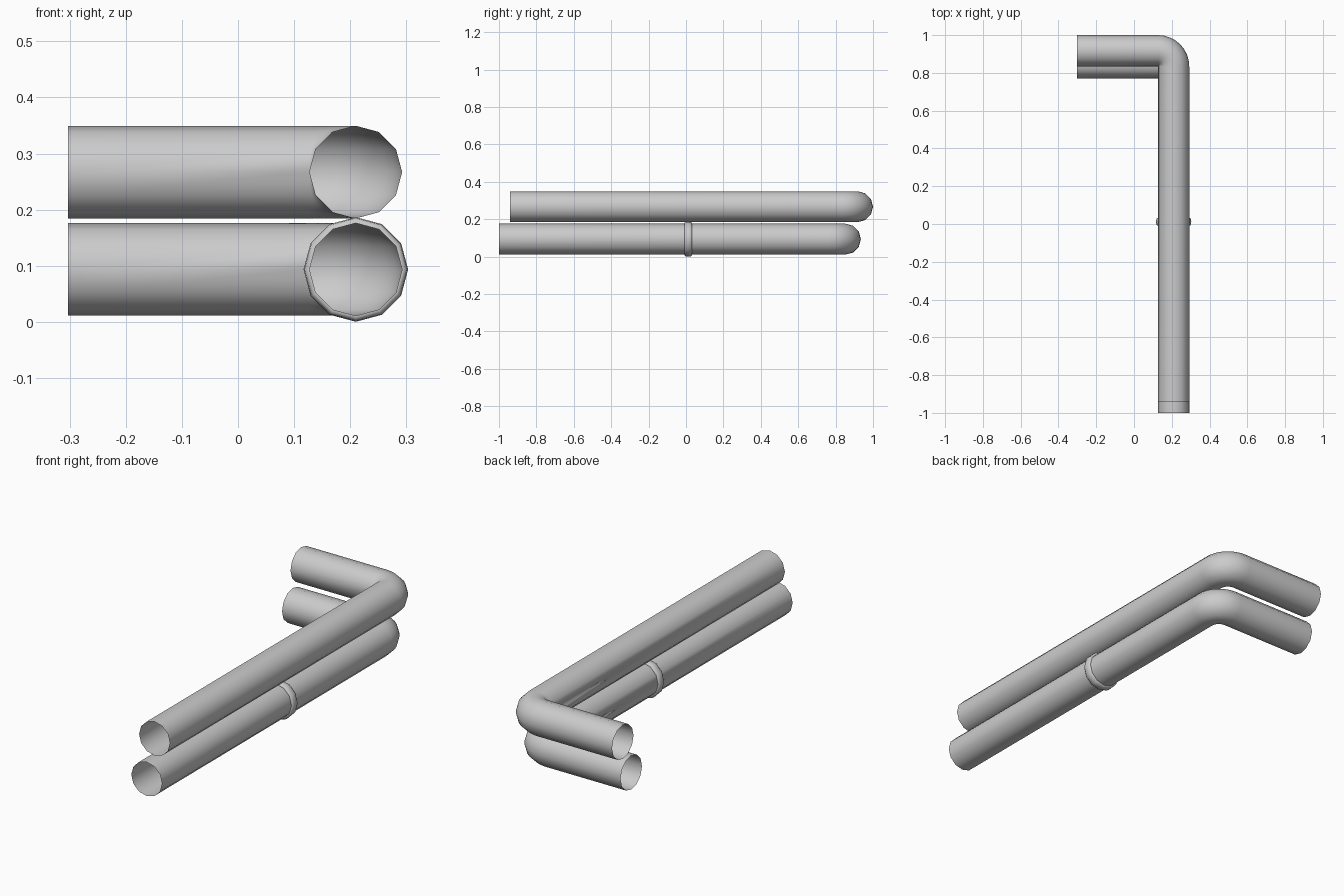
import bpy, bmesh, math
from mathutils import Vector

if "Cube" in bpy.data.objects:
    bpy.data.objects.remove(bpy.data.objects["Cube"])

SIDES = 12
R = 0.0825           # pipe radius
PX = 0.21            # x of the long runs
X_END = -0.303       # open end of the short legs


def loft(name, rings, angle=40):
    """Skin a list of vertex rings into an open smooth tube."""
    bm = bmesh.new()
    loops = [[bm.verts.new(p) for p in ring] for ring in rings]
    for a, b in zip(loops, loops[1:]):
        for i in range(SIDES):
            j = (i + 1) % SIDES
            bm.faces.new((a[i], a[j], b[j], b[i]))
    bmesh.ops.remove_doubles(bm, verts=bm.verts, dist=1e-4)
    bmesh.ops.recalc_face_normals(bm, faces=bm.faces)
    mesh = bpy.data.meshes.new(name)
    bm.to_mesh(mesh)
    bm.free()
    ob = bpy.data.objects.new(name, mesh)
    bpy.context.collection.objects.link(ob)
    bpy.ops.object.select_all(action='DESELECT')
    ob.select_set(True)
    bpy.context.view_layer.objects.active = ob
    bpy.ops.object.shade_smooth_by_angle(angle=math.radians(angle))
    return ob


def ring(center, side, r=R):
    """Circle of points spanned by a horizontal side vector and z."""
    out = []
    for i in range(SIDES):
        a = 2 * math.pi * i / SIDES
        out.append(center + side * (r * math.cos(a)) + Vector((0, 0, r * math.sin(a))))
    return out


def bent_pipe(name, y_front, y_back, z):
    """Long run along y, tight elbow, short leg towards -x."""
    pivot = Vector((PX - R, y_back - 2 * R, z))
    rings = [ring(Vector((PX, y_front, z)), Vector((1, 0, 0)))]
    steps = 8
    for k in range(steps + 1):
        t = math.pi / 2 * k / steps
        d = Vector((math.cos(t), math.sin(t), 0))
        rings.append(ring(pivot + d * R, d))
    rings.append(ring(Vector((X_END, y_back - R, z)), Vector((0, 1, 0))))
    return loft(name, rings)


# Two stacked pipes
bent_pipe("upper_pipe", -0.94, 1.0, 0.267)
bent_pipe("lower_pipe", -1.0, 0.935, 0.0935)

# Rounded collar around the middle of the lower pipe
profile = [(-0.020, R), (-0.020, 0.087), (-0.014, 0.0915), (0, 0.0932),
           (0.014, 0.0915), (0.020, 0.087), (0.020, R)]
loft("pipe_collar", [ring(Vector((PX, 0.012 + dy, 0.0935)), Vector((1, 0, 0)), r)
                     for dy, r in profile], 60)
